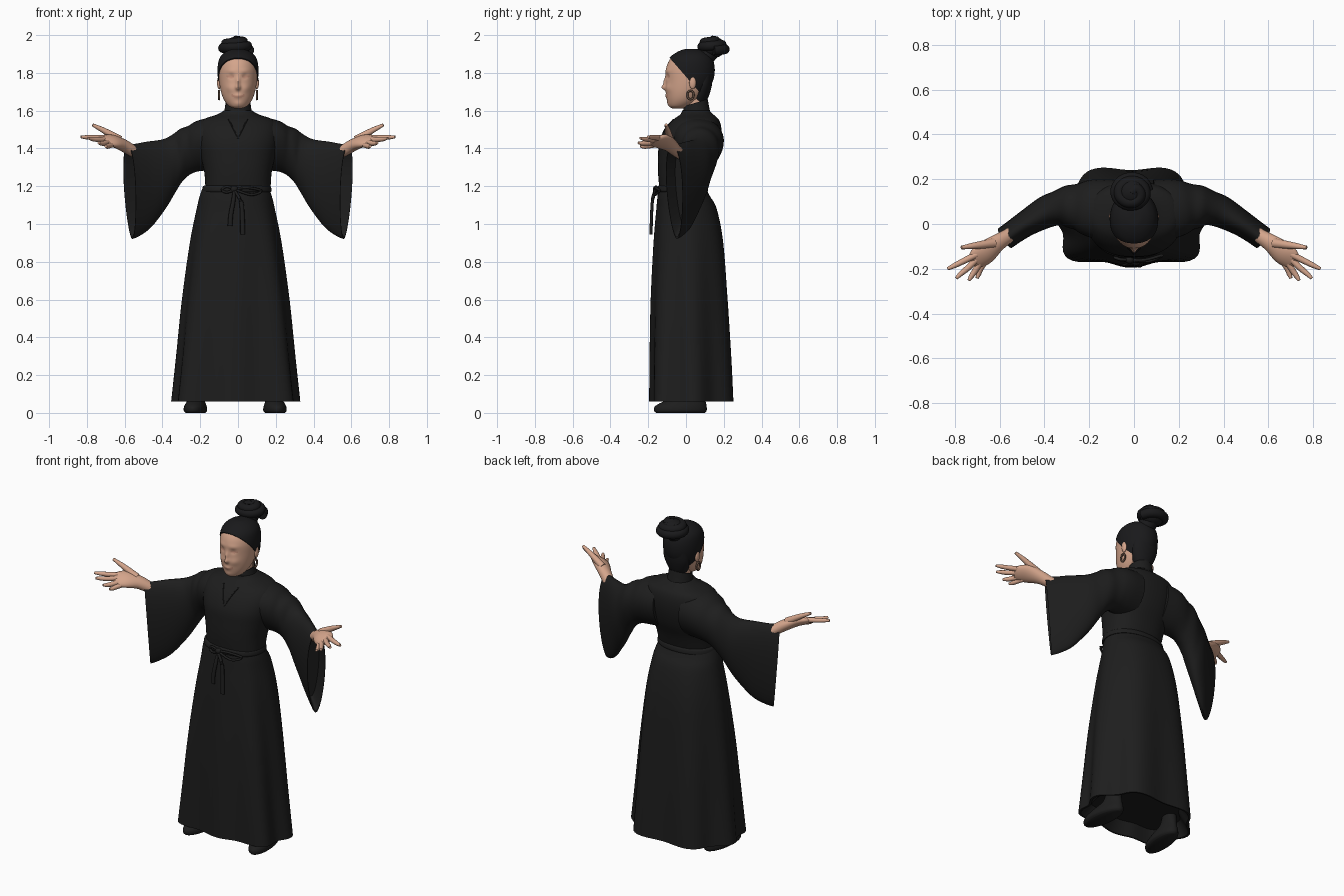
import bpy, bmesh
from math import sin, cos, pi, tau, exp, copysign
from mathutils import Vector, Matrix

cube = bpy.data.objects.get("Cube")
if cube:
    bpy.data.objects.remove(cube, do_unlink=True)


def material(name, r, g, b):
    m = bpy.data.materials.new(name)
    m.use_nodes = True
    m.diffuse_color = (r, g, b, 1)
    node = next(n for n in m.node_tree.nodes if n.type == 'BSDF_PRINCIPLED')
    node.inputs["Base Color"].default_value = (r, g, b, 1)
    node.inputs["Roughness"].default_value = 0.8
    return m


robe = material("black cloth", 0.0125, 0.0125, 0.0125)
hair = material("black hair", 0.010, 0.010, 0.011)
skin = material("skin", 0.66, 0.375, 0.26)
lips = material("lips and eyelids", 0.55, 0.28, 0.195)
metal = material("dark bronze", 0.14, 0.085, 0.06)


def finish(name, bm, mat, mirror=False):
    bmesh.ops.recalc_face_normals(bm, faces=bm.faces)
    mesh = bpy.data.meshes.new(name)
    bm.to_mesh(mesh)
    bm.free()
    mesh.materials.append(mat)
    ob = bpy.data.objects.new(name, mesh)
    bpy.context.collection.objects.link(ob)
    if mirror:
        ob.modifiers.new("Mirror", 'MIRROR').use_mirror_merge = False
    bpy.ops.object.select_all(action='DESELECT')
    ob.select_set(True)
    bpy.context.view_layer.objects.active = ob
    bpy.ops.object.shade_smooth_by_angle(angle=0.9)
    return ob


def spline(rows, n=5):
    """Catmull-Rom interpolation through rows of numbers."""
    p = [rows[0]] + list(rows) + [rows[-1]]
    out = []
    for a, b, c, d in zip(p, p[1:], p[2:], p[3:]):
        for t in (i / n for i in range(n)):
            out.append([y + t / 2 * (z - x + t * (2 * x - 5 * y + 4 * z - w
                        + t * (3 * (y - z) + w - x)))
                        for x, y, z, w in zip(a, b, c, d)])
    return out + [list(rows[-1])]


def loft(rings, hollow=None):
    """Skin rings of points; hollow recesses the last end by an offset."""
    if hollow:
        c = sum(rings[-1], Vector()) / len(rings[-1])
        last = rings[-1]
        rings = rings + [[c + (q - c) * .96 for q in last],
                         [c + (q - c) * .8 + Vector(hollow) for q in last]]
    bm = bmesh.new()
    vs = [[bm.verts.new(q) for q in ring] for ring in rings]
    n = len(vs[0])
    for a, b in zip(vs, vs[1:]):
        for i in range(n):
            bm.faces.new((a[i], a[(i + 1) % n], b[(i + 1) % n], b[i]))
    bm.faces.new(vs[0])
    bm.faces.new(vs[-1])
    return bm


def stack(rows, cx=0, power=1.0, n=48, steps=5, grow=0, tilt=0, shape=None, hollow=None):
    """Body of horizontal ovals; rows are z, half width, front y, back y."""
    rings = []
    for z, hx, y0, y1 in spline(rows, steps):
        ring = []
        for i in range(n):
            a = tau * i / n
            k = shape(a, z) if shape else 1
            x = copysign(abs(cos(a)) ** power, cos(a)) * (hx + grow) * k
            dy = copysign(abs(sin(a)) ** power, sin(a)) * ((y1 - y0) / 2 + grow) * k
            y = (y0 + y1) / 2 + dy
            ring.append(Vector((cx + x, y, z + tilt * dy)))
        rings.append(ring)
    return loft(rings, hollow)


def tube(rows, n=12, upright=False, hollow=None, steps=5, roll=0):
    """Tapering tube; rows are x, y, z, side radius, thickness radius."""
    pts = spline(rows, steps)
    cs = [Vector(p[:3]) for p in pts]
    rings = []
    for i, c in enumerate(cs):
        t = (cs[min(i + 1, len(cs) - 1)] - cs[max(i - 1, 0)]).normalized()
        u = t.cross(Vector((0, 0, 1) if abs(t.z) < .9 else (0, 1, 0))).normalized()
        v = u.cross(t)
        u, v = u * cos(roll) - v * sin(roll), v * cos(roll) + u * sin(roll)
        egg = 0
        if upright:  # hanging cloth: vertical ovals, fuller at the top
            v, egg = Vector((.05, -.05, 1)), .2
        ru, rv = pts[i][3:]
        ring = []
        for k in range(n):
            a = tau * k / n
            ring.append(c + u * ru * cos(a) * (1 + egg * sin(a)) + v * rv * sin(a))
        rings.append(ring)
    return loft(rings, hollow)


def blob(name, centre, radii, mat, mirror=False):
    bm = bmesh.new()
    bmesh.ops.create_uvsphere(bm, u_segments=20, v_segments=12, radius=1,
                              matrix=Matrix.Translation(centre) @ Matrix.Diagonal((*radii, 1)))
    return finish(name, bm, mat, mirror)


def cord(name, pts, r, mat, mirror=False, n=8):
    return finish(name, tube([(*p, r, r) for p in pts], n), mat, mirror)


# Skirt: two deep folds behind, a narrow front panel and broad front corners
def folds(a, z):
    t = max(0, 1 - z / 1.15) ** .8
    if a > pi:
        return 1 + t * (.15 * sin(2 * a) ** 2 - .06 * (1 - cos(8 * a)))
    return 1 - t * .07 * (1 - cos(6 * a))


skirt = [(1.20, .172, -.14, .10), (1.15, .19, -.15, .125), (1.08, .207, -.157, .165),
         (.9, .243, -.172, .205), (.6, .285, -.187, .235), (.3, .316, -.193, .258), (.06, .342, -.195, .272)]
finish("skirt", stack(skirt, cx=-.012, power=.94, n=96, shape=folds, hollow=(0, 0, .07)), robe)

# Bodice and standing collar
bodice = [(1.18, .172, -.14, .10), (1.27, .178, -.148, .13), (1.35, .195, -.148, .165),
          (1.43, .212, -.142, .185), (1.50, .215, -.112, .188), (1.55, .19, -.07, .175),
          (1.58, .11, -.03, .145), (1.60, .075, -.02, .125)]
finish("bodice", stack(bodice, power=.86), robe)
finish("collar", stack([(1.56, .08, -.025, .13), (1.60, .072, -.018, .122), (1.642, .066, -.012, .115)],
                       tilt=.3, hollow=(0, 0, -.02)), robe)
cord("neckline_trim", [(.05, -.066, 1.555), (.025, -.11, 1.505), (0, -.134, 1.45)], .003, robe, True)

# Wide hanging sleeves
sleeve = [(.10, .062, 1.425, .135, .14), (.17, .07, 1.42, .13, .137), (.22, .075, 1.41, .118, .132),
          (.26, .078, 1.39, .1, .128), (.30, .078, 1.365, .092, .138), (.34, .072, 1.32, .076, .153),
          (.39, .055, 1.268, .07, .18), (.47, .01, 1.21, .058, .226), (.53, -.03, 1.182, .053, .243),
          (.572, -.06, 1.172, .052, .252)]
finish("sleeves", tube(sleeve, n=32, upright=True, hollow=(-.06, .04, .02)), robe, True)

# Waist sash, knot, bow loops and hanging ends
finish("sash", stack([(1.17, .181, -.15, .114), (1.178, .184, -.154, .116),
                      (1.195, .181, -.151, .112), (1.203, .174, -.144, .104)], cx=-.006, power=.9), robe)
blob("sash_knot", (-.02, -.16, 1.185), (.02, .016, .017), robe)
cord("sash_loop_right", [(-.02, -.16, 1.185), (-.06, -.158, 1.198), (-.085, -.15, 1.18),
                         (-.06, -.16, 1.168), (-.02, -.165, 1.18)], .007, robe)
cord("sash_loop_left", [(-.02, -.16, 1.185), (.05, -.16, 1.192), (.125, -.14, 1.175),
                        (.07, -.165, 1.155), (-.01, -.165, 1.18)], .007, robe)
for name, end in (("sash_end_right", (-.042, -.182, .99)), ("sash_end_left", (.025, -.186, .945))):
    x = end[0]
    finish(name, tube([(-.02, -.165, 1.18, .007, .007), (x * .6, -.178, 1.12, .011, .008),
                       (x * .9, -.182, 1.05, .012, .008), (*end, .013, .008)]), robe)

# Shoes with ankles
shoe = [(0, .05, -.16, .10), (.012, .06, -.17, .11), (.035, .058, -.165, .11),
        (.06, .047, -.12, .105), (.09, .038, -.03, .10), (.16, .036, .01, .09)]
for name, cx, turn in (("right_shoe", -.222, -.12), ("left_shoe", .192, .12)):
    bm = stack(shoe, n=32)
    bmesh.ops.transform(bm, verts=bm.verts,
                        matrix=Matrix.Translation((cx, 0, 0)) @ Matrix.Rotation(turn, 4, 'Z'))
    finish(name, bm, robe)

# Forearms, palms and fingers, palms turned up and tilted to the front
hand = [(.49, -.003, 1.35, .024, .024), (.56, -.052, 1.388, .032, .031), (.61, -.085, 1.418, .041, .032),
        (.66, -.125, 1.438, .055, .028), (.70, -.155, 1.441, .05, .02), (.722, -.17, 1.442, .034, .01)]
finish("hands", tube(hand, n=20, roll=.5), skin, True)
fingers = {
    "thumbs": [(.625, -.085, 1.445), (.675, -.092, 1.475), (.72, -.098, 1.50), (.77, -.105, 1.525)],
    "index_fingers": [(.70, -.135, 1.457), (.76, -.165, 1.457), (.80, -.185, 1.459), (.832, -.2, 1.461)],
    "middle_fingers": [(.70, -.155, 1.445), (.74, -.195, 1.447), (.77, -.22, 1.45), (.793, -.242, 1.455)],
    "ring_fingers": [(.685, -.168, 1.432), (.71, -.21, 1.427), (.725, -.232, 1.427), (.737, -.252, 1.43)],
    "little_fingers": [(.665, -.165, 1.42), (.685, -.2, 1.413), (.693, -.222, 1.41), (.70, -.242, 1.412)]}
for name, pts in fingers.items():
    radii = (.022, .018, .014, .008) if name == "thumbs" else (.015, .0135, .0115, .007)
    finish(name, tube([(*p, r, r) for p, r in zip(pts, radii)]), skin, True)


# Neck, and head with nose, brow, sockets, cheeks, lips and chin swelling from it
def face(a, z):
    b = abs(a - 1.5 * pi)
    bumps = [(0, 1.722, .13, .014, .17), (0, 1.75, .1, .025, .1), (.36, 1.782, .16, .014, -.05),
             (.36, 1.81, .3, .013, .02), (.45, 1.718, .28, .022, .045), (0, 1.677, .25, .012, .05),
             (0, 1.635, .3, .014, .04)]
    return 1 + sum(h * exp(-((b - c) / w) ** 2 - ((z - m) / s) ** 2) for c, m, w, s, h in bumps)


finish("neck", stack([(1.55, .056, 0, .115), (1.64, .054, -.005, .11), (1.70, .055, -.01, .11)]), skin)
skull = [(1.612, .02, -.072, -.01), (1.624, .048, -.09, .025), (1.655, .073, -.1, .07),
         (1.70, .09, -.106, .108), (1.76, .1, -.107, .137), (1.82, .102, -.106, .143),
         (1.87, .092, -.086, .13), (1.90, .066, -.05, .1), (1.917, .03, -.01, .06), (1.92, .005, .015, .03)]
head = finish("head", stack(skull, n=120, steps=12, shape=face), skin)
head.data.materials.append(lips)
for p in head.data.polygons:
    x, y, z = p.center
    mouth = abs(x) < .034 and abs(z - 1.673 - 8 * x * x) < .006
    eye = ((abs(x) - .039) / .02) ** 2 + ((z - 1.78) / .008) ** 2 < 1
    p.material_index = int(y < -.03 and (mouth or eye))

# Hair swept back: a larger copy of the skull cut along the hairline
bm = stack(skull, grow=.006)
bmesh.ops.translate(bm, verts=bm.verts, vec=(0, .003, .007))
cut = bmesh.ops.bisect_plane(bm, geom=bm.verts[:] + bm.edges[:] + bm.faces[:], plane_co=(0, -.08, 1.872),
                             plane_no=(0, 1.15, 1), clear_inner=True)
bmesh.ops.holes_fill(bm, edges=[e for e in cut["geom_cut"] if isinstance(e, bmesh.types.BMEdge)])
finish("hair", bm, hair)
finish("nape_hair", stack([(1.648, .05, .03, .108), (1.68, .066, .03, .122), (1.73, .08, .04, .136),
                           (1.79, .08, .05, .144)]), hair)

# Coiled top bun
blob("bun_core", (-.01, .143, 1.935), (.07, .068, .056), hair)
coil = []
for i in range(20):
    a, t = i * .75, i / 19
    r = .06 * (1 - t) ** .3 + .003
    coil.append((-.012 + 1.15 * r * cos(a), .145 + r * sin(a) - .01 * t, 1.92 + .053 * t,
                 .027 - .003 * t, .027 - .003 * t))
finish("bun_coil", tube(coil, steps=3), hair)
finish("bun_base", tube([(0, .09, 1.87, .05, .05), (-.01, .14, 1.93, .05, .05)], 20), hair)

# Ears and hoop earrings
blob("ears", (.1, .035, 1.748), (.011, .018, .034), skin, True)
ring = [(.1, .024 + .017 * sin(i * tau / 12), 1.683 + .023 * cos(i * tau / 12)) for i in range(13)]
cord("earrings", ring, .0055, metal, True)
